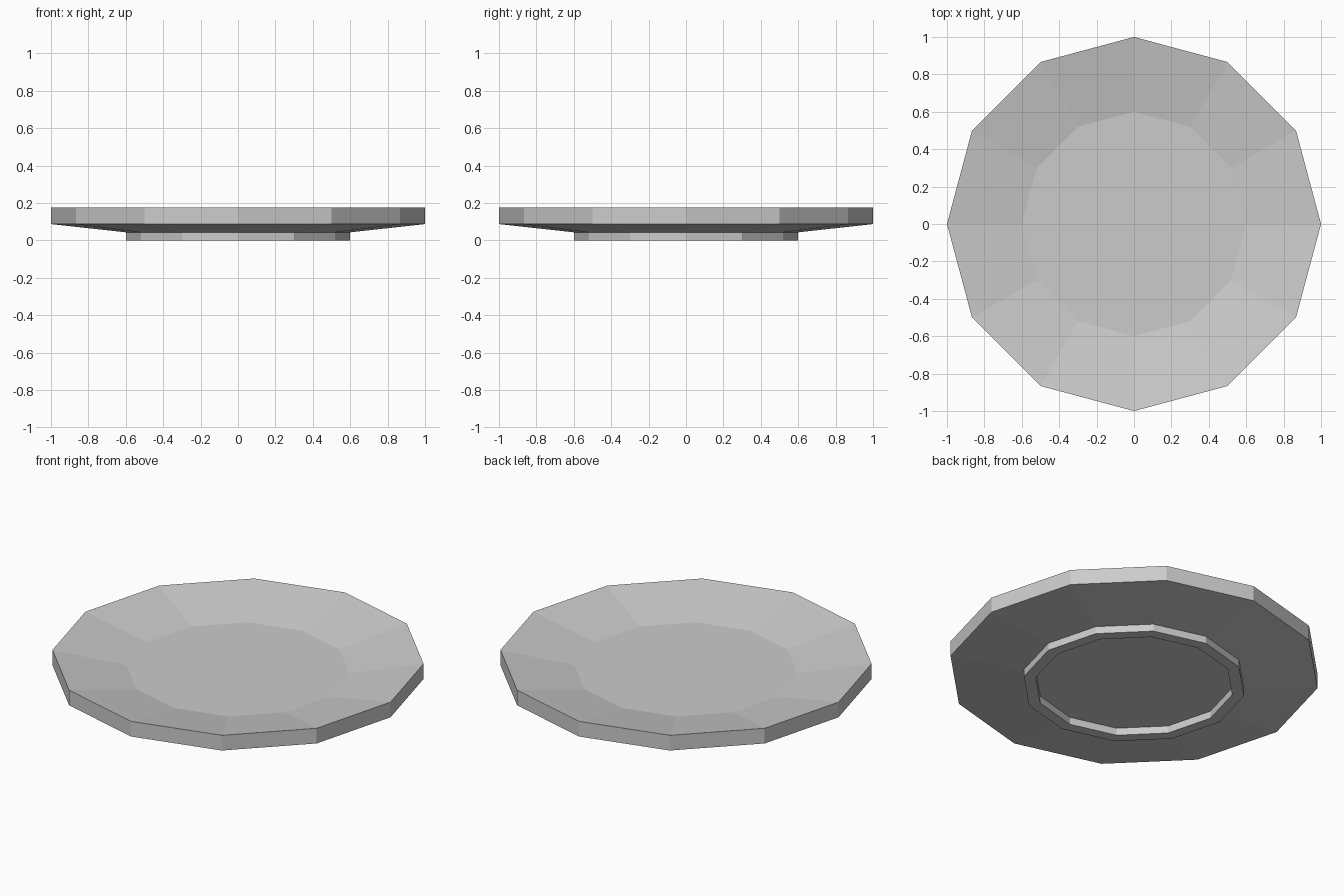
import bpy, bmesh
from math import cos, sin, pi

if "Cube" in bpy.data.objects:
    bpy.data.objects.remove(bpy.data.objects["Cube"])

SIDES = 12

# Plate profile as (radius, height), from the dish floor over the rim to the foot recess
profile = [
    (0.60, 0.103),   # dish floor edge
    (1.00, 0.177),   # rim top
    (1.00, 0.087),   # rim bottom
    (0.60, 0.043),   # foot top
    (0.60, 0.0),     # foot outer edge
    (0.535, 0.0),    # foot inner edge
    (0.535, 0.043),  # recess under the plate
]

bm = bmesh.new()
rings = [[bm.verts.new((r * cos(2 * pi * i / SIDES), r * sin(2 * pi * i / SIDES), z))
          for i in range(SIDES)] for r, z in profile]

# Walls between neighbouring rings
for a, b in zip(rings, rings[1:]):
    for i in range(SIDES):
        j = (i + 1) % SIDES
        bm.faces.new((a[i], b[i], b[j], a[j]))

# Dish floor and underside
bm.faces.new(rings[0])
bm.faces.new(rings[-1][::-1])
bmesh.ops.recalc_face_normals(bm, faces=bm.faces)

mesh = bpy.data.meshes.new("plate")
bm.to_mesh(mesh)
bm.free()
bpy.context.collection.objects.link(bpy.data.objects.new("plate", mesh))
